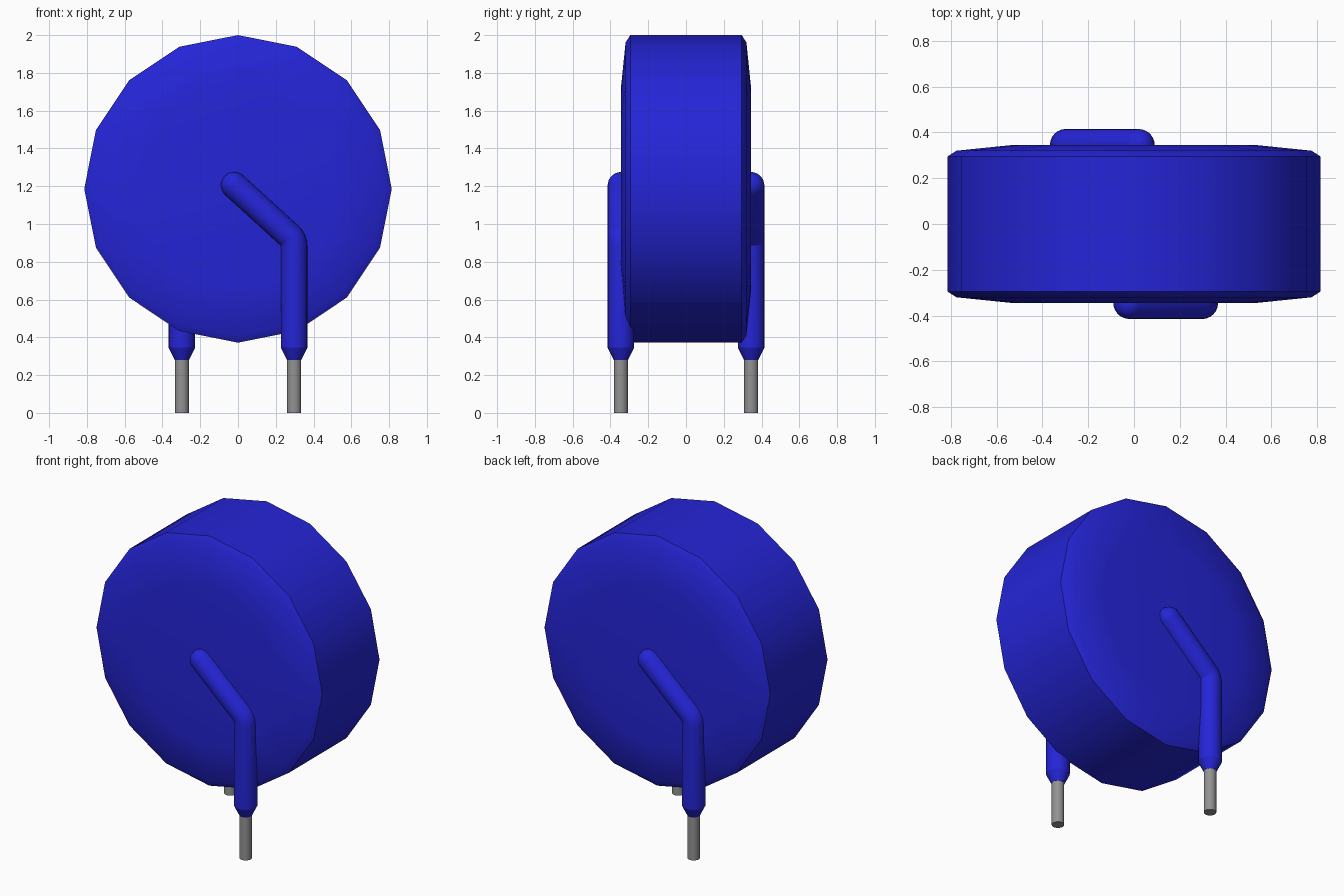
import bpy
import bmesh
from math import cos, sin, pi, radians
from mathutils import Vector, Matrix

cube = bpy.data.objects.get("Cube")
if cube:
    bpy.data.objects.remove(cube, do_unlink=True)


def material(name, rgb):
    mat = bpy.data.materials.new(name)
    mat.use_nodes = True
    mat.diffuse_color = (*rgb, 1)
    mat.node_tree.nodes["Principled BSDF"].inputs["Base Color"].default_value = (*rgb, 1)
    return mat


BLUE = material("blue coating", (0.018, 0.018, 0.68))
GREY = material("grey metal", (0.29, 0.29, 0.29))

DISC_Z = 1.186
LEAD_X, LEAD_Y = 0.297, 0.345
TUBE_R = 0.07


def finish(bm, name, mat, angle):
    bmesh.ops.recalc_face_normals(bm, faces=bm.faces)
    mesh = bpy.data.meshes.new(name)
    bm.to_mesh(mesh)
    bm.free()
    mesh.materials.append(mat)
    obj = bpy.data.objects.new(name, mesh)
    bpy.context.collection.objects.link(obj)
    bpy.ops.object.select_all(action="DESELECT")
    obj.select_set(True)
    bpy.context.view_layer.objects.active = obj
    bpy.ops.object.shade_smooth_by_angle(angle=radians(angle))
    return obj


def sweep(name, path, mat, turn, sides=24):
    """Round tube along (x, z, radius, heading) stations in an upright plane."""
    bm = bmesh.new()
    rings = []
    for x, z, r, heading in path:
        across = Vector((sin(heading), 0, -cos(heading)))
        ring = []
        for i in range(sides):
            a = 2 * pi * i / sides
            offset = across * (r * cos(a)) + Vector((0, r * sin(a), 0))
            ring.append(bm.verts.new(Vector((x, -LEAD_Y, z)) + offset))
        rings.append(ring)
    for lower, upper in zip(rings, rings[1:]):
        for i in range(sides):
            j = (i + 1) % sides
            bm.faces.new((lower[i], lower[j], upper[j], upper[i]))
    bm.faces.new(rings[0])
    bm.faces.new(rings[-1])
    bmesh.ops.transform(bm, matrix=Matrix.Rotation(turn, 4, "Z"), verts=bm.verts)
    return finish(bm, name, mat, 22)


# Disc body: half profile (radius, y) spun about the y axis
half = [(0, -0.345), (0.53, -0.345), (0.775, -0.32), (0.814, -0.295)]
profile = half + [(r, -y) for r, y in reversed(half)]
bm = bmesh.new()
verts = [bm.verts.new((r, y, 0)) for r, y in profile]
edges = [bm.edges.new(pair) for pair in zip(verts, verts[1:])]
bmesh.ops.spin(bm, geom=verts + edges, cent=(0, 0, 0), axis=(0, 1, 0),
               angle=2 * pi, steps=16)
bmesh.ops.remove_doubles(bm, verts=bm.verts, dist=0.0005)
bmesh.ops.translate(bm, vec=(0, 0, DISC_Z), verts=bm.verts)
finish(bm, "disc_body", BLUE, 40)

# Coated lead path: tapered foot, rounded elbow, slanted arm, domed tip
UP = pi / 2
SLANT = radians(137.5)
TIP = Vector((-0.02, 1.205))
coating = [(LEAD_X, 0.28, 0.038, UP), (LEAD_X, 0.345, TUBE_R, UP)]
pivot = Vector((LEAD_X - TUBE_R - 0.005, 0.883))
for i in range(5):
    h = UP + (SLANT - UP) * i / 4
    bend = pivot + Vector((sin(h), -cos(h))) * (TUBE_R + 0.005)
    coating.append((bend.x, bend.y, TUBE_R, h))
for i in range(7):
    a = i * radians(14.8)
    p = TIP + Vector((cos(SLANT), sin(SLANT))) * (TUBE_R * sin(a))
    coating.append((p.x, p.y, TUBE_R * cos(a), SLANT))
wire = [(LEAD_X, 0, 0.037, UP), (LEAD_X, 0.3, 0.037, UP)]

# The back lead is the front lead turned half way round
for side, turn in (("front", 0), ("back", pi)):
    sweep(side + "_lead_coating", coating, BLUE, turn)
    sweep(side + "_lead_wire", wire, GREY, turn)
